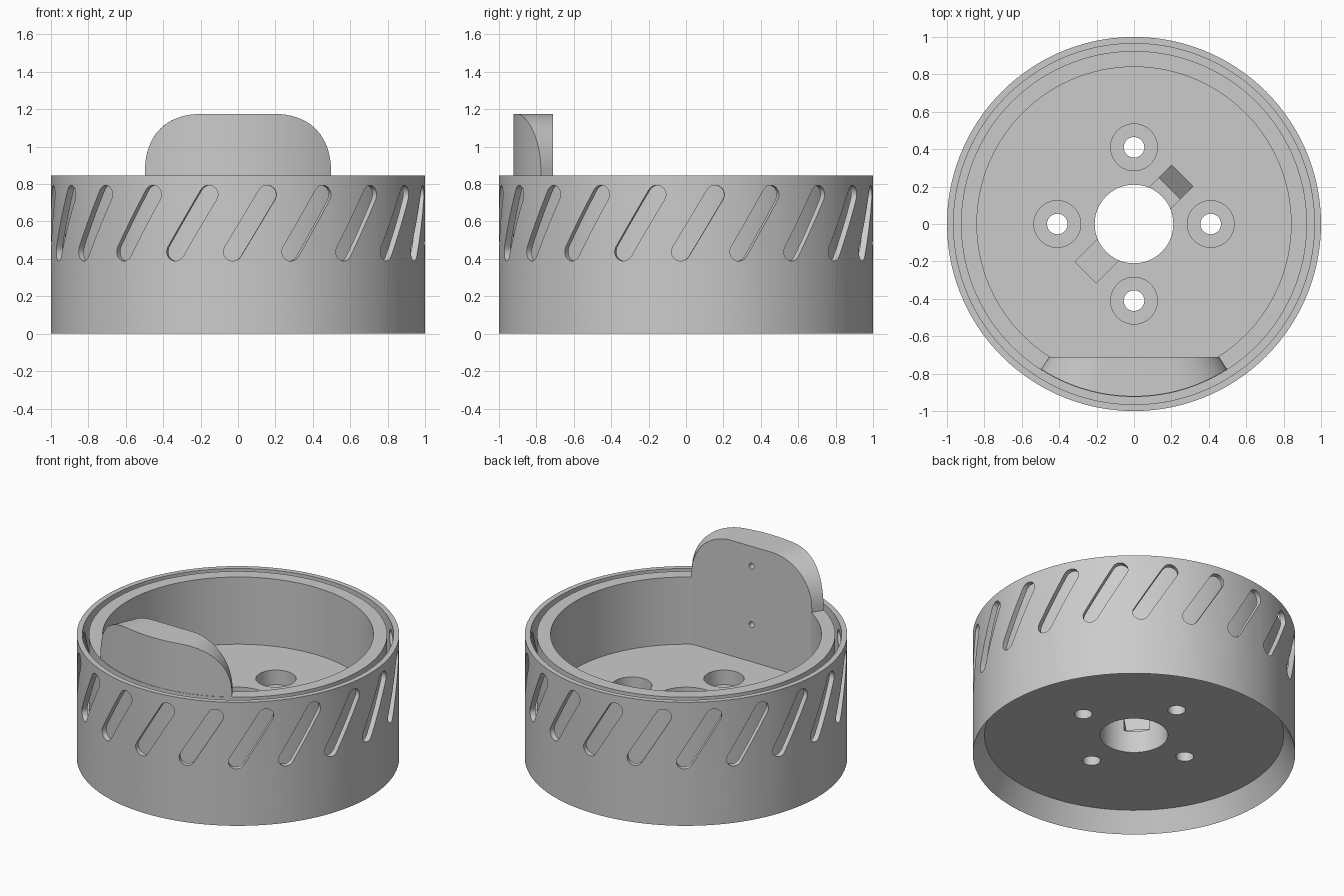
import bpy, bmesh
from math import sin, cos, pi, radians
from mathutils import Matrix

if "Cube" in bpy.data.objects:
    bpy.data.objects.remove(bpy.data.objects["Cube"])

SEGMENTS = 120
RIM_Z, FLOOR_Z, PLATE_Z, FIN_Z = 0.845, 0.385, 0.132, 1.175

grey = bpy.data.materials.new("plain_grey")
grey.use_nodes = True
grey.diffuse_color = (0.6, 0.6, 0.6, 1)
grey.node_tree.nodes["Principled BSDF"].inputs["Base Color"].default_value = grey.diffuse_color


def lathe(bm, profile, steps, place=Matrix()):
    """Revolve a closed (radius, z) profile about z."""
    rings = []
    for i in range(steps):
        a = 2 * pi * i / steps
        rings.append([bm.verts.new(place @ Matrix.Rotation(a, 4, "Z") @ Matrix.Translation((r, 0, z)).translation)
                      for r, z in profile])
    n = len(profile)
    for i in range(steps):
        p, q = rings[i], rings[(i + 1) % steps]
        for j in range(n):
            k = (j + 1) % n
            if profile[j][0] or profile[k][0]:
                bm.faces.new((p[j], q[j], q[k], p[k]))


def prism(bm, outline, y0, y1, place=Matrix(), flare=1.0):
    """Extrude an (x, z) outline from y0 to y1, widening x by flare."""
    ends = [[bm.verts.new((place @ Matrix.Translation((x * s, y, z))).translation) for x, z in outline]
            for y, s in ((y0, 1.0), (y1, flare))]
    bm.faces.new(ends[0])
    bm.faces.new(ends[1])
    n = len(outline)
    for i in range(n):
        k = (i + 1) % n
        bm.faces.new((ends[0][i], ends[0][k], ends[1][k], ends[1][i]))


def arc(cx, cz, r, start, end, steps):
    return [(cx + r * cos(radians(start + (end - start) * i / steps)),
             cz + r * sin(radians(start + (end - start) * i / steps))) for i in range(steps + 1)]


def finish(name, bm):
    bmesh.ops.remove_doubles(bm, verts=bm.verts, dist=1e-5)
    bmesh.ops.recalc_face_normals(bm, faces=bm.faces)
    mesh = bpy.data.meshes.new(name)
    bm.to_mesh(mesh)
    bm.free()
    mesh.materials.append(grey)
    obj = bpy.data.objects.new(name, mesh)
    bpy.context.collection.objects.link(obj)
    return obj


def select(obj):
    bpy.ops.object.select_all(action="DESELECT")
    obj.select_set(True)
    bpy.context.view_layer.objects.active = obj


def combine(obj, tool, operation="DIFFERENCE"):
    tool.hide_render = True
    select(obj)
    mod = obj.modifiers.new("combine", "BOOLEAN")
    mod.operation, mod.solver, mod.object = operation, "EXACT", tool
    bpy.ops.object.modifier_apply(modifier=mod.name)
    bpy.data.objects.remove(tool)


def smooth(obj):
    select(obj)
    bpy.ops.object.shade_smooth_by_angle(angle=radians(30))


# Drum: floor plate, inner wall, groove, thin outer skirt with bevelled foot
bm = bmesh.new()
lathe(bm, [(0.21, PLATE_Z), (0.928, PLATE_Z), (1, 0), (1, RIM_Z), (0.965, RIM_Z), (0.965, 0.35),
           (0.925, 0.35), (0.925, RIM_Z), (0.84, RIM_Z), (0.84, FLOOR_Z), (0.21, FLOOR_Z)], SEGMENTS)
drum = finish("drum", bm)

# Slanted vent slots round the skirt
bm = bmesh.new()
slot = arc(0, 0.178, 0.05, 0, 180, 10) + arc(0, -0.178, 0.05, 180, 360, 10)
for i in range(20):
    spin = Matrix.Rotation(radians(3.7 + 18 * i), 4, "Z")
    lean = Matrix.Translation((0, 0, 0.591)) @ Matrix.Rotation(radians(31), 4, "Y")
    prism(bm, slot, -0.94, -1.1, spin @ lean)
combine(drum, finish("slot_cutter", bm))

# Four counterbored bolt holes
bm = bmesh.new()
for i in range(4):
    place = Matrix.Rotation(pi / 2 * i, 4, "Z") @ Matrix.Translation((0.41, 0, 0))
    lathe(bm, [(0, 0.05), (0.055, 0.05), (0.055, 0.285), (0.125, 0.285), (0.125, 0.5), (0, 0.5)], 40, place)
combine(drum, finish("bolt_cutter", bm))

# Diagonal keyway across the centre hole, ramped at one end
bm = bmesh.new()
prism(bm, [(-0.366, 0.283), (0.269, 0.283), (0.366, FLOOR_Z), (0.366, 0.5), (-0.366, 0.5)],
      -0.08, 0.08, Matrix.Rotation(pi / 4, 4, "Z"))
combine(drum, finish("keyway_cutter", bm))
smooth(drum)

# Upright fin: rounded block with radial sides, trimmed to the wall's curve
bm = bmesh.new()
outline = ([(0.455, 0.3)] + arc(0.155, FIN_Z - 0.3, 0.3, 0, 90, 18)
           + arc(-0.155, FIN_Z - 0.3, 0.3, 90, 180, 18) + [(-0.455, 0.3)])
prism(bm, outline, -0.71, -0.99, flare=0.99 / 0.71)
fin = finish("fin", bm)
bm = bmesh.new()
lathe(bm, [(0, 0.2), (0.922, 0.2), (0.922, 1.4), (0, 1.4)], SEGMENTS)
combine(fin, finish("fin_trimmer", bm), "INTERSECT")

# Two pin holes in the fin's flat face
bm = bmesh.new()
for z in (0.64, 1.04):
    prism(bm, arc(0, z, 0.02, 0, 345, 23), -0.82, -0.6)
combine(fin, finish("pin_cutter", bm))
smooth(fin)
